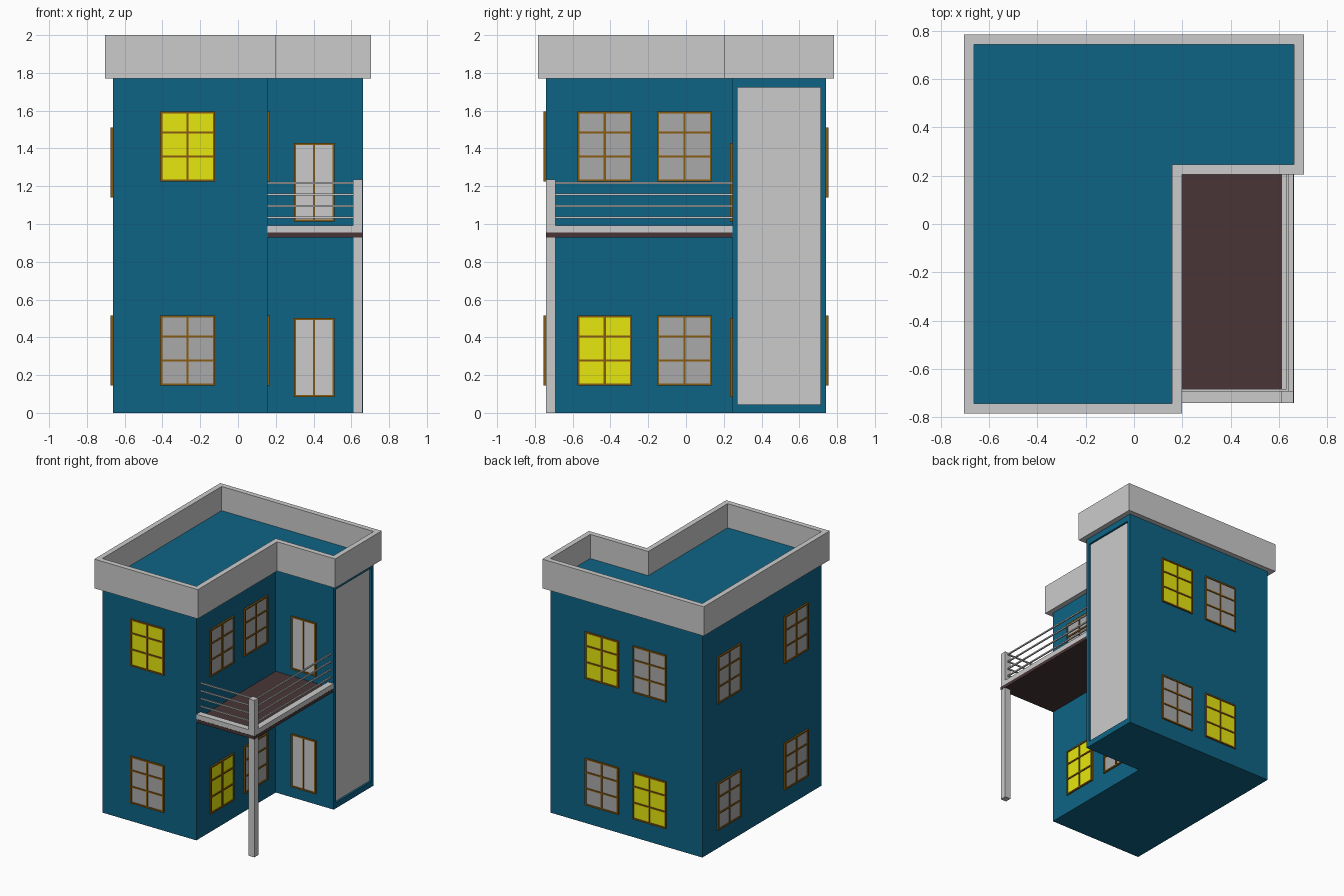
import bpy, bmesh
from math import radians
from mathutils import Matrix

if "Cube" in bpy.data.objects:
    bpy.data.objects.remove(bpy.data.objects["Cube"])

X, Y = 0.662, 0.742          # half size of the house
NX, NY = 0.157, 0.245        # inner corner of the L
ROOF, EAVE, TOP = 1.81, 1.77, 2.0


def material(name, rgb):
    m = bpy.data.materials.new(name)
    m.diffuse_color = (*rgb, 1)
    m.use_nodes = True
    m.node_tree.nodes["Principled BSDF"].inputs["Base Color"].default_value = m.diffuse_color
    return m


BLUE = material("blue_wall", (0.0045, 0.127, 0.234))
GREY = material("grey_panel", (0.8, 0.8, 0.8))
GLASS = material("dark_glass", (0.40, 0.40, 0.40))
LIT = material("lit_glass", (0.80, 0.80, 0.005))
WOOD = material("wood_frame", (0.248, 0.105, 0.005))
FLOOR = material("brown_floor", (0.066, 0.036, 0.0375))


def finish(name, bm, *mats):
    bmesh.ops.recalc_face_normals(bm, faces=bm.faces)
    me = bpy.data.meshes.new(name)
    bm.to_mesh(me)
    bm.free()
    for m in mats:
        me.materials.append(m)
    ob = bpy.data.objects.new(name, me)
    bpy.context.collection.objects.link(ob)
    return ob


def add_box(bm, x0, x1, y0, y1, z0, z1, mat=0):
    m = Matrix.Translation(((x0 + x1) / 2, (y0 + y1) / 2, (z0 + z1) / 2)) \
        @ Matrix.Diagonal((x1 - x0, y1 - y0, z1 - z0, 1))
    verts = bmesh.ops.create_cube(bm, size=1, matrix=m)["verts"]
    for f in {f for v in verts for f in v.link_faces}:
        f.material_index = mat


def box(name, *dims, mat=None):
    bm = bmesh.new()
    add_box(bm, *dims)
    return finish(name, bm, *([mat] if mat else []))


def outline(d):
    """L-shaped plan grown outwards by d."""
    return [(-X - d, -Y - d), (NX + d, -Y - d), (NX + d, NY - d),
            (X + d, NY - d), (X + d, Y + d), (-X - d, Y + d)]


def ring(bm, d, z):
    return [bm.verts.new((x, y, z)) for x, y in outline(d)]


def bridge(bm, a, b):
    n = len(a)
    return [bm.faces.new((a[i], a[(i + 1) % n], b[(i + 1) % n], b[i])) for i in range(n)]


# House body with a shallow grey recess on the right side
bm = bmesh.new()
low, high = ring(bm, 0, 0), ring(bm, 0, ROOF)
sides = bridge(bm, low, high)
bm.faces.new(low[::-1])
bm.faces.new(high)
right = sides[3]
bm.normal_update()
bmesh.ops.inset_region(bm, faces=[right], thickness=0.03)
for v in right.verts:
    v.co.y = 0.272 if v.co.y < 0.5 else 0.712
    v.co.z = 0.045 if v.co.z < 1 else 1.722
bmesh.ops.inset_region(bm, faces=[right], thickness=0, depth=-0.015)
right.material_index = 1
finish("house_body", bm, BLUE, GREY)

# Parapet around the roof
bm = bmesh.new()
loops = [ring(bm, 0.041, EAVE), ring(bm, 0.041, TOP), ring(bm, 0, TOP), ring(bm, 0, EAVE)]
for i in range(4):
    bridge(bm, loops[i], loops[(i + 1) % 4])
finish("roof_parapet", bm)


def opening(name, at, angle, w, h, z0, rows, pane):
    """Framed window or door, built facing -y and turned onto its wall."""
    bm = bmesh.new()
    t, d = 0.011, 0.012
    for x in (-w / 2, -t / 2, w / 2 - t):
        add_box(bm, x, x + t, -d, 0.005, 0, h)
    for z in [0, h - t] + [r * h - t / 2 for r in rows]:
        for x0, x1 in ((-w / 2 + t, -t / 2), (t / 2, w / 2 - t)):
            add_box(bm, x0, x1, -d, 0.005, z, z + t)
    add_box(bm, -w / 2 + t / 2, w / 2 - t / 2, -0.005, 0.004, t / 2, h - t / 2, 1)
    ob = finish(name, bm, WOOD, pane)
    ob.location = (*at, z0)
    ob.rotation_euler.z = radians(angle)


# Windows: wall, position, turn, upper sill, lit flags (lower, upper)
LOW, UP, HIGH = 0.145, 1.14, 1.225
walls = [
    ("front", (-0.267, -Y), 0, HIGH, (False, True)),
    ("inner_front", (NX, -0.43), 90, HIGH, (True, False)),
    ("inner_rear", (NX, -0.008), 90, HIGH, (False, False)),
    ("back_right", (0.21, Y), 180, UP, (False, True)),
    ("back_left", (-0.205, Y), 180, UP, (True, False)),
    ("left_rear", (-X, 0.415), -90, UP, (False, False)),
    ("left_front", (-X, -0.42), -90, UP, (False, False)),
]
for name, at, angle, upper, lit in walls:
    for level, z, on in (("lower", LOW, lit[0]), ("upper", upper, lit[1])):
        opening(f"{name}_{level}_window", at, angle, 0.29, 0.37, z, (0.355, 0.70), LIT if on else GLASS)

# Double doors at ground and balcony level
for level, z in (("lower", 0.085), ("upper", 1.012)):
    opening(f"{level}_door", (0.403, NY), 0, 0.215, 0.418, z, (), GREY)

# Balcony floor, rim and corner post
PX, PY = 0.61, -0.69
box("balcony_floor", NX, X - 0.001, -Y + 0.001, NY, 0.928, 0.954, mat=FLOOR)
box("balcony_front_rim", NX, PX, -Y + 0.002, PY, 0.952, 0.992)
box("balcony_side_rim", PX, X - 0.002, PY, NY, 0.952, 0.992)
box("balcony_post", PX, X - 0.002, -Y + 0.002, PY, 0, 1.235)

# Balcony rails
for i in range(4):
    z, r = 1.035 + 0.061 * i, 0.005
    box(f"front_rail_{i + 1}", NX, 0.635, -0.687 - r, -0.687 + r, z - r, z + r)
    box(f"side_rail_{i + 1}", 0.635 - r, 0.635 + r, PY, NY, z - r, z + r)
